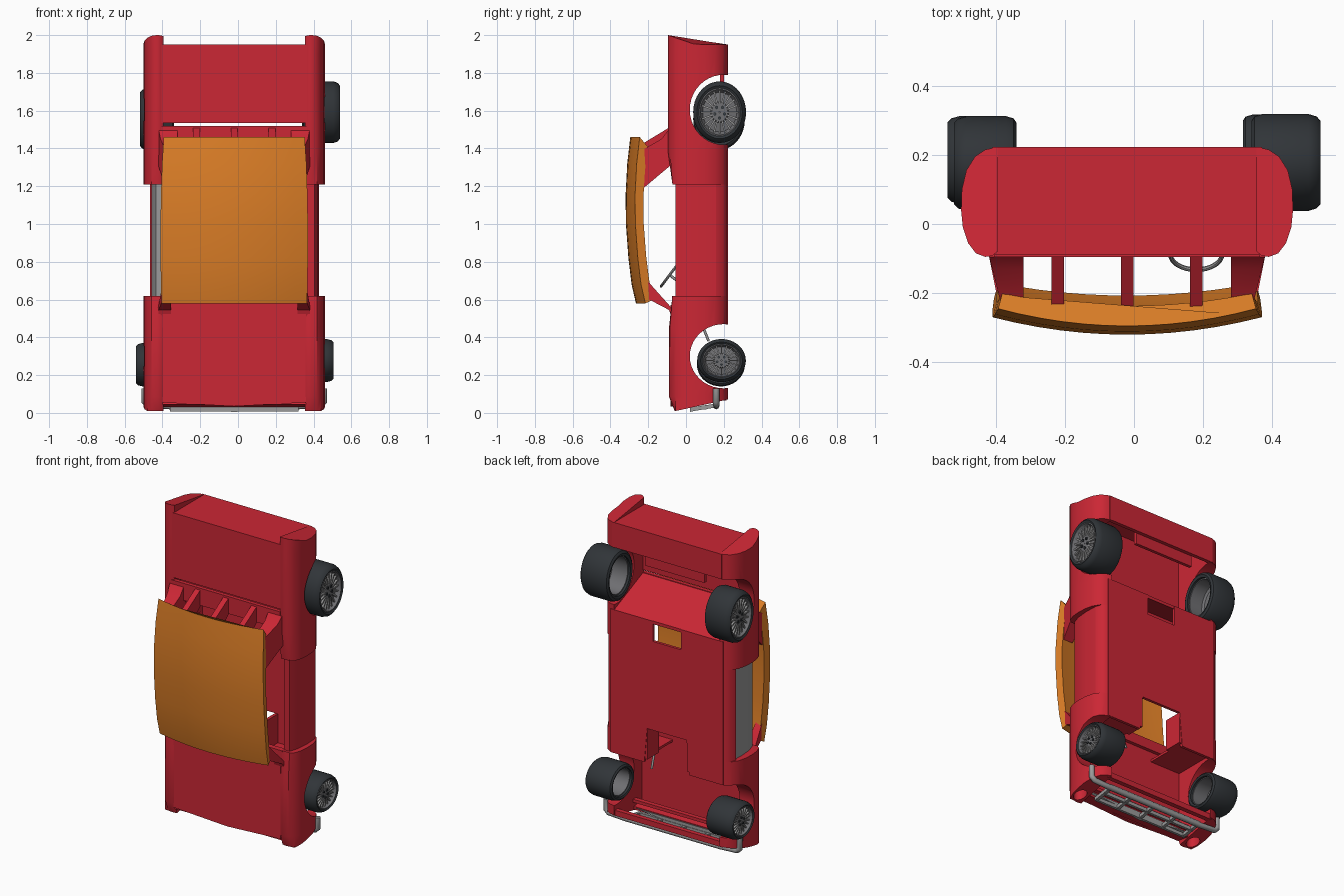
import bpy, bmesh, math
from mathutils import Vector, Matrix

if "Cube" in bpy.data.objects:
    bpy.data.objects.remove(bpy.data.objects["Cube"])

C = -0.02  # body centre line in x


def mat(name, col):
    m = bpy.data.materials.new(name)
    m.diffuse_color = (*col, 1)
    m.use_nodes = True
    m.node_tree.nodes["Principled BSDF"].inputs["Base Color"].default_value = m.diffuse_color
    return m


RED = mat("red paint", (0.60, 0.02, 0.035))
ORANGE = mat("orange roof", (0.72, 0.21, 0.02))
RUBBER = mat("rubber", (0.03, 0.035, 0.04))
METAL = mat("dark metal", (0.16, 0.16, 0.17))
GREY = mat("grey trim", (0.33, 0.33, 0.33))


def make(name, verts, faces, m):
    me = bpy.data.meshes.new(name)
    me.from_pydata([tuple(v) for v in verts], [], faces)
    bm = bmesh.new()
    bm.from_mesh(me)
    bmesh.ops.recalc_face_normals(bm, faces=bm.faces)
    bm.to_mesh(me)
    bm.free()
    o = bpy.data.objects.new(name, me)
    bpy.context.collection.objects.link(o)
    if m:
        me.materials.append(m)
    return o


def loft(name, rings, m):
    n, k = len(rings[0]), len(rings)
    faces = [(i * n + j, i * n + (j + 1) % n, (i + 1) * n + (j + 1) % n, (i + 1) * n + j)
             for i in range(k - 1) for j in range(n)]
    faces += [tuple(range(n)), tuple(range((k - 1) * n, k * n))]
    return make(name, [p for r in rings for p in r], faces, m)


def box(name, x0, x1, y0, y1, z0, z1, m=RED):
    ring = [(x0, y0), (x1, y0), (x1, y1), (x0, y1)]
    return loft(name, [[(x, y, z) for x, y in ring] for z in (z0, z1)], m)


def slab(name, yz, x0, x1, m=RED, taper=0.0):
    # side outline in y,z stretched across x; taper leans the outer side inwards going up
    def lean(y):
        return taper * (-0.09 - y)
    return loft(name, [[(x0, y, z) for y, z in yz], [(x1 - lean(y), y, z) for y, z in yz]], m)


def lathe(name, prof, M, m, n=32):
    # closed profile of (radius, along) turned about local z
    k = len(prof)
    vs = [M @ Vector((r * math.cos(2 * math.pi * i / n), r * math.sin(2 * math.pi * i / n), a))
          for i in range(n) for r, a in prof]
    fs = [(i * k + j, i * k + (j + 1) % k, (i + 1) % n * k + (j + 1) % k, (i + 1) % n * k + j)
          for i in range(n) for j in range(k)]
    return make(name, vs, fs, m)


def pipe(name, pts, r, m):
    cu = bpy.data.curves.new(name, 'CURVE')
    cu.dimensions, cu.bevel_depth, cu.bevel_resolution, cu.use_fill_caps = '3D', r, 2, True
    sp = cu.splines.new('POLY')
    sp.points.add(len(pts) - 1)
    for p, q in zip(sp.points, pts):
        p.co = (*q, 1)
    cu.materials.append(m)
    o = bpy.data.objects.new(name, cu)
    bpy.context.collection.objects.link(o)
    return o


def cut(o, centre, scale, axis):
    # subtract an elliptic cylinder lying along x or z
    ring = [(math.cos(t * math.pi / 20), math.sin(t * math.pi / 20)) for t in range(40)]
    c, d = Vector(centre), scale[2]
    def at(a, b, e):
        return c + (Vector((e, a, b)) if axis == 'X' else Vector((a, b, e)))
    cutter = loft("cutter", [[at(a * scale[0], b * scale[1], e) for a, b in ring] for e in (-d, d)], RED)
    mod = o.modifiers.new("cut", 'BOOLEAN')
    mod.object, mod.operation, mod.solver = cutter, 'DIFFERENCE', 'EXACT'
    bpy.context.view_layer.objects.active = o
    bpy.ops.object.modifier_apply(modifier="cut")
    bpy.data.objects.remove(cutter)


# Fenders: rounded section lofted along the car, arches and lamp holes cut out
SEC = [(.375, -.08), (.39, -.092), (.41, -.095), (.437, -.085), (.46, -.055), (.475, -.01), (.48, .04),
       (.478, .10), (.465, .155), (.44, .195), (.41, .215), (.375, .223)]
fore = [lambda y: (max(y, -.06 if y < -.09 else -.055), .01 + max(0, y + .055) * .22),
        lambda y: (max(y, -.09), .085), lambda y: (max(y, -.09), .45), lambda y: (max(y, -.072), .62)]
aft = [lambda y: (max(y, -.072), 1.21), lambda y: (y, 1.38), lambda y: (y, 1.90),
       lambda y: (y, 2.0 - min(1, max(0, (y + .095) / .145)) * .05)]
for s, side in ((1, "right"), (-1, "left")):
    f = loft(side + "_front_fender", [[(C + s * x, *st(y)) for x, y in SEC] for st in fore], RED)
    cut(f, (C + s * .43, .20, .30), (.18, .17, .2), 'X')
    cut(f, (C + s * .428, -.0, 0), (.036, .045, .09), 'Z')
    r = loft(side + "_rear_fender", [[(C + s * x, *st(y)) for x, y in SEC] for st in aft], RED)
    cut(r, (C + s * .43, .20, 1.605), (.18, .185, .2), 'X')

    # Doors and sills
    i, m = (0, RED) if s > 0 else (.012, GREY)
    door = [(.385, -.055), (.425 - i, -.055), (.443 - i, 0), (.45 - i, .08), (.447 - i, .16), (.41, .16)]
    sill = [(.40, .16), (.447, .16), (.435, .195), (.41, .215), (.375, .223), (.375, .20)]
    loft(side + "_door", [[(C + s * x, y, z) for x, y in door] for z in (.62, 1.21)], m)
    loft(side + "_sill", [[(C + s * x, y, z) for x, y in sill] for z in (.62, 1.21)], RED)

    # Roof pillars
    slab(side + "_rear_pillar", [(-.225, 1.19), (-.235, 1.39), (-.13, 1.45), (-.095, 1.495), (-.07, 1.49),
                                 (-.07, 1.32)], C + s * .30, C + s * .40, taper=s * .25)
    slab(side + "_windscreen_pillar", [(-.205, .70), (-.195, .60), (-.09, .545), (-.07, .49), (-.065, .53),
                                       (-.08, .56)], C + s * .335, C + s * .40, taper=s * .2)
    # Firewall halves and tunnel walls
    box(side + "_firewall", C + s * .16, C + s * .39, -.07, .22, .49, .505)
    box(side + "_tunnel_wall", C + s * .14, C + s * .16, .10, .22, .49, .69)

# Rear window bars
for x in (-.20, 0, .20):
    slab("rear_window_bar", [(-.245, 1.27), (-.255, 1.41), (-.09, 1.51), (-.075, 1.42)], C + x - .018, C + x + .018)

# Bonnet, nose and cowl
hood = [(-.38, .055), (0, .035), (.38, .055), (.38, .57), (-.38, .57)]
loft("bonnet", [[(C + x, y, z) for x, z in hood] for y in (-.082, -.062)], RED)
slab("nose_panel", [(-.075, .045), (.02, .03), (.02, .05), (-.065, .065)], C - .38, C + .38)
box("front_valance", C - .39, C + .39, .185, .215, .065, .10)
box("radiator_bar", C - .39, C + .39, .0, .03, .08, .10)
box("cowl", C - .385, C + .385, -.075, -.04, .555, .62)

# Floor with notches at both ends
half = [(.40, .47), (.16, .47), (.14, .69), (-.14, .69), (-.16, .47), (-.40, .47), (-.40, 1.39), (-.10, 1.39),
        (-.10, 1.26), (.10, 1.26), (.10, 1.39), (.40, 1.39)]
loft("floor", [[(C + x, y, z) for x, z in half] for y in (.205, .223)], RED)

# Rear bulkhead, deck, tail and boot floor
slab("rear_bulkhead", [(.22, 1.37), (-.08, 1.50), (-.08, 1.52), (.22, 1.39)], C - .39, C + .39)
box("rear_shelf", C - .385, C + .385, -.095, -.07, 1.41, 1.52)
box("rear_deck", C - .385, C + .385, -.09, -.07, 1.535, 1.95)
box("tail_panel", C - .385, C + .385, -.088, .223, 1.93, 1.95)
box("boot_floor", C - .39, C + .39, .20, .223, 1.79, 1.95)
box("boot_floor_step", C - .25, C + .17, .18, .20, 1.72, 1.80)

# Roof shell, crowned both ways
crown = [(.58, -.265, .385), (.68, -.288, .388), (.82, -.305, .39), (1.0, -.318, .39), (1.15, -.32, .388),
         (1.32, -.311, .382), (1.46, -.295, .373)]
N = 12
rings = []
for z, y, w in crown:
    us = [-1 + 2 * t / N for t in range(N + 1)]
    zi = 1.02 + (z - 1.02) * (.955 if z < 1 else .88)
    top = [(C + u * w, y + .05 * u * u, z) for u in us]
    low = [(C + u * (w - .012), y + .058 + .036 * u * u, zi) for u in reversed(us)]
    rings.append(top + low)
loft("roof", rings, ORANGE)


# Wheels: hollow tyre, dished rim, spokes and hub
def wheel(name, s, outer, width, y, z, ry, rz):
    M = (Matrix.Translation((outer, y, z)) @ Matrix.Diagonal((1, ry, rz, 1))
         @ Matrix.Rotation(s * math.pi / 2, 4, 'Y'))
    w = width
    lathe(name + "_tyre", [(.76, -.008), (.86, 0), (.95, -.012), (1, -.035), (1, -w + .03), (.95, -w + .008),
                           (.86, -w), (.76, -w + .005)], M, RUBBER, 36)
    lathe(name + "_rim", [(.78, -.006), (.74, -.004), (.70, -.02), (.64, -.032), (.34, -.026), (.30, -.018), (.02, -.018),
                          (.02, -.06), (.64, -.06), (.72, -.07), (.72, -w + .02), (.78, -w + .02)], M, METAL, 36)
    vs, fs = [], []
    for k in range(20):
        R = M @ Matrix.Rotation(k * math.pi / 10, 4, 'Z')
        b = len(vs)
        vs += [R @ Vector(p) for p in ((.30, -.03, -.016), (.30, .03, -.016), (.70, .03, -.018), (.70, -.03, -.018),
                                       (.30, -.03, -.04), (.30, .03, -.04), (.70, .03, -.04), (.70, -.03, -.04))]
        fs += [tuple(b + q for q in f) for f in ((0, 1, 2, 3), (4, 5, 6, 7), (0, 1, 5, 4), (1, 2, 6, 5),
                                                 (2, 3, 7, 6), (3, 0, 4, 7))]
    make(name + "_spokes", vs, fs, GREY)
    for k in range(5):
        a = k * math.tau / 5
        lathe(name + "_bolt", [(.01, -.02), (.06, -.02), (.06, -.012), (.01, -.012)],
              M @ Matrix.Translation((.19 * math.cos(a), .19 * math.sin(a), 0)), RUBBER, 10)


wheel("right_rear", 1, .54, .20, .178, 1.592, .14, .163)
wheel("left_rear", -1, -.52, .18, .175, 1.555, .137, .163)
wheel("right_front", 1, .505, .19, .188, .277, .129, .114)
wheel("left_front", -1, -.54, .19, .185, .255, .127, .115)

# Grille lattice and wrap-round bumper
for y, z in ((.03, .008), (.10, .018), (.165, .03)):
    slab("grille_rail", [(y - .008, z), (y + .008, z), (y + .008, z + .022), (y - .008, z + .022)], C - .34, C + .34, GREY)
for x in (-.33, -.17, 0, .17, .33):
    slab("grille_post", [(.03, .008), (.165, .03), (.165, .05), (.03, .03)], C + x - .01, C + x + .01, GREY)
make("grille_lip", [(C - .36, .02, .045), (C, .02, .004), (C + .36, .02, .045),
                    (C - .36, .035, .05), (C, .035, .012), (C + .36, .035, .05)],
     [(0, 1, 4, 3), (1, 2, 5, 4), (0, 2, 1), (3, 4, 5), (0, 3, 5, 2)], GREY)
bump = [(.475, .13), (.475, .06), (.455, .042), (.34, .036)]
pipe("bumper", [(C + x, .16, z) for x, z in bump] + [(C - x, .16, z) for x, z in reversed(bump)], .017, GREY)

# Steering wheel and column
P, D = Vector((.18, -.087, .73)), Vector((0, .8, -.6))
S = Matrix.Translation(P) @ Matrix.Rotation(math.radians(53), 4, 'X')
lathe("steering_wheel", [(.075 + .007 * math.cos(t * math.pi / 4), .007 * math.sin(t * math.pi / 4)) for t in range(8)],
      S, GREY)
for a in (0, 180, 270):
    d = S @ Vector((.075 * math.cos(math.radians(a)), .075 * math.sin(math.radians(a)), 0))
    pipe("steering_spoke", [P, d], .006, GREY)
pipe("steering_column", [P, P + D * .12, (.16, .12, .38)], .007, GREY)

# Smooth shading with sharp edges kept
bpy.ops.object.select_all(action='DESELECT')
for o in bpy.context.scene.objects:
    if o.type == 'MESH':
        o.select_set(True)
        bpy.context.view_layer.objects.active = o
bpy.ops.object.shade_smooth_by_angle(angle=math.radians(35))
